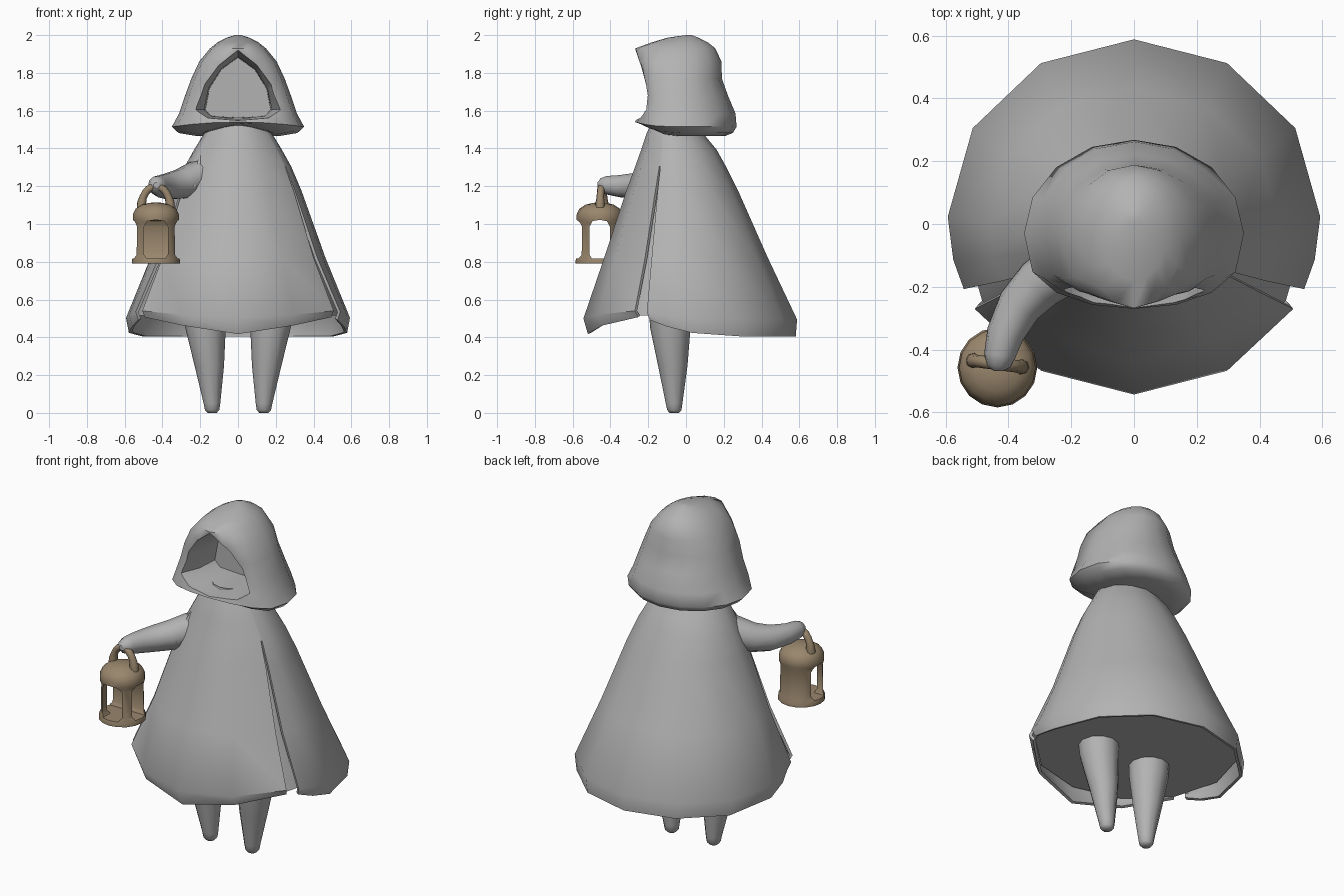
import bpy, bmesh, math
from math import sin, cos, pi, radians

if "Cube" in bpy.data.objects:
    bpy.data.objects.remove(bpy.data.objects["Cube"])


def material(name, rgb):
    m = bpy.data.materials.new(name)
    m.diffuse_color = (*rgb, 1)
    m.use_nodes = True
    m.node_tree.nodes["Principled BSDF"].inputs["Base Color"].default_value = m.diffuse_color
    return m


GREY = material("grey cloth", (0.45, 0.45, 0.45))
BROWN = material("brown lantern", (0.32, 0.24, 0.152))


def make(name, bm, mat):
    bmesh.ops.recalc_face_normals(bm, faces=bm.faces)
    me = bpy.data.meshes.new(name)
    bm.to_mesh(me)
    bm.free()
    ob = bpy.data.objects.new(name, me)
    bpy.context.collection.objects.link(ob)
    me.materials.append(mat)
    return ob


def loft(name, rings, mat, caps=True, skip=lambda ring, col: False):
    """Skin a stack of closed point rings, leaving out skipped faces."""
    bm = bmesh.new()
    vs = [[bm.verts.new(p) for p in r] for r in rings]
    n = len(rings[0])
    for k, (a, b) in enumerate(zip(vs, vs[1:])):
        for i in range(n):
            j = (i + 1) % n
            if not skip(k, i):
                bm.faces.new((a[i], a[j], b[j], b[i]))
    if caps:
        bm.faces.new(vs[0])
        bm.faces.new(vs[-1])
    return make(name, bm, mat)


def finish(ob, angle=45):
    """Apply modifiers and curves, then smooth all but the sharp edges."""
    bpy.ops.object.select_all(action='DESELECT')
    ob.select_set(True)
    bpy.context.view_layer.objects.active = ob
    bpy.ops.object.convert(target='MESH')
    bpy.ops.object.shade_smooth_by_angle(angle=radians(angle))


def cut(ob, cutters, angle):
    for c in cutters:
        m = ob.modifiers.new("cut", 'BOOLEAN')
        m.operation, m.solver, m.object = 'DIFFERENCE', 'EXACT', c
        c.hide_render = True
    finish(ob, angle)
    for c in cutters:
        bpy.data.objects.remove(c)


def tube(name, pts, mat, sides=2):
    """Round tube through (x, y, z, radius) points."""
    cu = bpy.data.curves.new(name, 'CURVE')
    cu.dimensions = '3D'
    cu.bevel_depth, cu.bevel_resolution, cu.use_fill_caps = 1, sides, True
    sp = cu.splines.new('POLY')
    sp.points.add(len(pts) - 1)
    for p, (x, y, z, r) in zip(sp.points, pts):
        p.co, p.radius = (x, y, z, 1), r
    cu.materials.append(mat)
    ob = bpy.data.objects.new(name, cu)
    bpy.context.collection.objects.link(ob)
    finish(ob, 60)
    return ob


# Cloak levels: z, half width, front y, back y
LEVELS = [(1.56, .10, -.16, .04), (1.48, .17, -.20, .08), (1.39, .225, -.23, .155),
          (1.30, .275, -.262, .205), (1.17, .33, -.31, .27), (.82, .455, -.425, .425),
          (.50, .585, -.535, .58), (.42, .57, -.512, .573)]
SLIT_TOP = 3


def cloak_point(level, deg, scale=1, lift=0):
    z, rx, yf, yb = level
    a, yc, ry = radians(deg), (yf + yb) / 2, (yb - yf) / 2
    return (rx * scale * sin(a), yc - ry * scale * cos(a), z + lift)


# Cloak: one thick shell, split by a widening slit at each side
half = [0, 30, 59, 66, 76, 90, 120, 150, 180]
angles = half + [360 - a for a in half[-2:0:-1]]
HEM = dict(zip(half, (0, .045, .09, .075, .04, .005, -.015, -.015, -.015)))
rings = []
for k, lv in enumerate(LEVELS):
    ring = []
    spread = max(0, min(1, (LEVELS[SLIT_TOP][0] - lv[0]) / .75))
    for d in angles:
        e = min(d, 360 - d)
        hem = HEM[e] * (.45 if k == 6 else 1 if k == 7 else 0)
        if e in (59, 66):                              # slit edges meet at the top
            e2 = 63 + (e - 63) * (.15 + .85 * spread)
            d = e2 if d < 180 else 360 - e2
        ring.append(cloak_point(lv, d, 1, hem))
    rings.append(ring)
gaps = (2, len(angles) - 3)
cloak = loft("cloak", rings, GREY, caps=False, skip=lambda k, i: k >= SLIT_TOP and i in gaps)
sol = cloak.modifiers.new("thickness", 'SOLIDIFY')
sol.thickness, sol.offset = .016, 0
finish(cloak)

# Lining: closed body inside the cloak with a flat underside
steps = list(range(0, 360, 30))
lining = [[cloak_point(lv, d, s, .015) for d in steps]
          for lv, s in zip(LEVELS[2:7], (.9, .93, .94, .95, .955))]
finish(loft("lining", lining, GREY))

# Legs
for name, s in (("left_leg", -1), ("right_leg", 1)):
    rings = []
    for z, r, x, y in ((.60, .115, .18, -.085), (.45, .107, .172, -.083), (.25, .078, .152, -.07),
                       (.05, .044, .138, -.063), (.015, .038, .137, -.062), (0, .024, .137, -.062)):
        rings.append([(s * x + r * cos(i * pi / 6), y + r * sin(i * pi / 6), z) for i in range(12)])
    finish(loft(name, rings, GREY), 60)

# Hood: z, half width, front y, back y, front pointedness, front lift
HOOD = [(1.465, .215, -.21, .205, .8, .065), (1.482, .315, -.245, .248, .75, .052),
        (1.515, .35, -.27, .268, .7, .025), (1.585, .312, -.25, .262, .45, 0),
        (1.68, .28, -.226, .222, .4, 0), (1.77, .247, -.242, .19, .4, 0),
        (1.86, .205, -.255, .188, .5, 0), (1.93, .148, -.268, .155, .9, 0),
        (1.962, .108, -.18, .115, 1.1, 0), (1.987, .06, -.095, .065, 1.1, 0),
        (2.0, .015, 0, .03, 1, 0)]
rings = []
for z, rx, yf, yb, p, lift in HOOD:
    ring = []
    yc = -.03 if z < 1.95 else (yf + yb) / 2
    for i in range(16):
        a = i * pi / 8
        c = cos(a)
        y = yc + (yf - yc) * c ** p if c > 1e-6 else yc - (yb - yc) * c
        ring.append((rx * sin(a), y, z + lift * max(0, c) ** 2))
    rings.append(ring)
hood = loft("hood", rings, GREY)

# Face opening, tapering inward
outer = [(0, 1.915), (.10, 1.84), (.18, 1.74), (.232, 1.605), (.16, 1.562), (0, 1.55)]
inner = [(0, 1.885), (.09, 1.82), (.155, 1.72), (.18, 1.605), (.14, 1.57), (0, 1.562)]


def both_sides(pts):
    return pts + [(-x, z) for x, z in pts[-2:0:-1]]


rings = []
for y, t in ((-.40, -.8), (-.23, 0), (-.10, 1), (.03, 1.15)):
    rings.append([(a[0] + (b[0] - a[0]) * t, y, a[1] + (b[1] - a[1]) * t)
                  for a, b in zip(both_sides(outer), both_sides(inner))])
cut(hood, [loft("face_cutter", rings, GREY)], 52)

# Arm and hand reaching to the lantern, with a fold of cloth at the shoulder
tube("arm", [(-.13, -.09, 1.28, .085), (-.22, -.135, 1.245, .09), (-.30, -.19, 1.212, .082),
             (-.365, -.26, 1.20, .072), (-.41, -.35, 1.20, .06), (-.428, -.42, 1.205, .05),
             (-.432, -.452, 1.205, .038), (-.433, -.468, 1.205, .015)], GREY, 3)
tube("sleeve_fold", [(-.20, -.15, 1.36, .006), (-.215, -.19, 1.27, .018),
                     (-.235, -.222, 1.20, .02), (-.25, -.215, 1.18, .006)], GREY)

# Lantern shell: outer then inner profile
LX, LY = -.435, -.457
profile = [(0, .79), (.127, .79), (.127, .81), (.117, .832), (.115, 1.0), (.122, 1.02),
           (.122, 1.05), (.108, 1.08), (.075, 1.102), (.035, 1.112), (0, 1.114),
           (0, 1.035), (.095, 1.03), (.095, .812), (0, .81)]
rings = [[(LX + r * cos(i * pi / 8), LY + r * sin(i * pi / 8), z) for i in range(16)]
         for r, z in profile]
lantern = loft("lantern", rings, BROWN, caps=False)
bm = bmesh.new()
bm.from_mesh(lantern.data)
bmesh.ops.remove_doubles(bm, verts=bm.verts, dist=.0005)
bmesh.ops.recalc_face_normals(bm, faces=bm.faces)
bm.to_mesh(lantern.data)
bm.free()

# Arched windows on the front and both sides
arch = both_sides([(0, .818), (.05, .818), (.064, .84), (.064, .985), (.045, 1.015), (0, 1.022)])
front = loft("front_window_cutter", [[(LX + x, LY + y, z) for x, z in arch] for y in (-.2, -.02)], BROWN)
sides = loft("side_window_cutter", [[(LX + x, LY + .85 * y, z) for y, z in arch] for x in (-.2, .2)], BROWN)
cut(lantern, [front, sides], 35)

# Lantern handle with a small knob at each end
pts = []
for i in range(13):
    a = pi * i / 12
    t = -cos(a)
    pts.append((LX + .077 * t, LY + .012 - .01 * t, 1.085 + .115 * sin(a), .024 if i in (0, 1, 11, 12) else .02))
tube("lantern_handle", pts, BROWN, 2)
